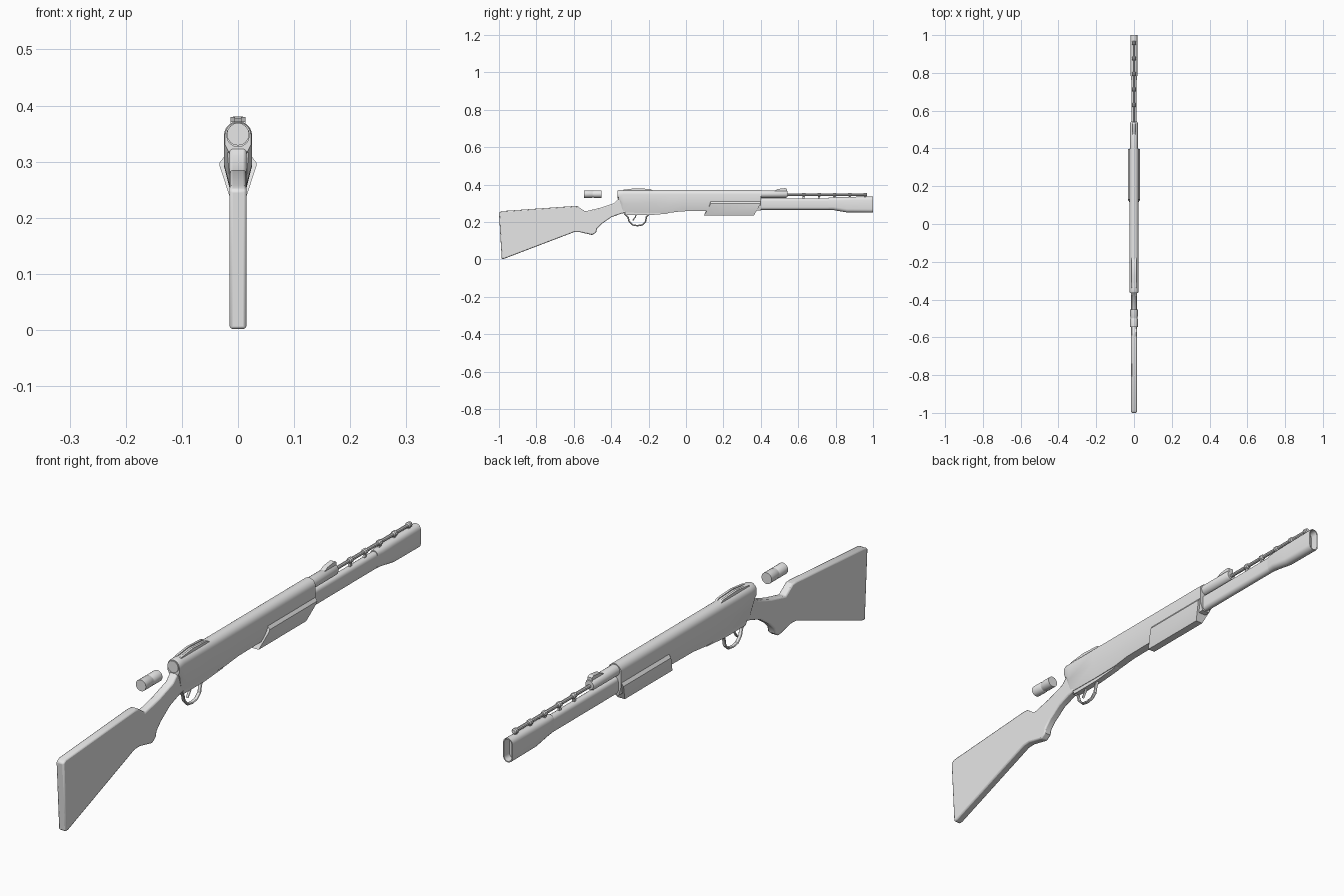
import bpy, bmesh
from math import sin, cos, pi, radians

cube = bpy.data.objects.get("Cube")
if cube:
    bpy.data.objects.remove(cube, do_unlink=True)

grey = bpy.data.materials.new("plain_grey")
grey.use_nodes = True
grey.diffuse_color = (0.8, 0.8, 0.8, 1)
grey.node_tree.nodes["Principled BSDF"].inputs["Base Color"].default_value = (0.8, 0.8, 0.8, 1)


def finish(obj, bevel=0):
    obj.data.materials.append(grey)
    bpy.ops.object.select_all(action="DESELECT")
    obj.select_set(True)
    bpy.context.view_layer.objects.active = obj
    bpy.ops.object.shade_smooth_by_angle(angle=radians(32))
    if bevel:
        mod = obj.modifiers.new("soft_edges", "BEVEL")
        mod.width = bevel
        mod.segments = 2
        mod.limit_method = "ANGLE"
        mod.angle_limit = radians(40)
    return obj


def loft(name, rings, bevel=0, bore=0):
    """Skin rings of 3D points; an optional bore sinks the last cap."""
    bm = bmesh.new()
    loops = [[bm.verts.new(p) for p in ring] for ring in rings]
    n = len(loops[0])
    for a, b in zip(loops, loops[1:]):
        for i in range(n):
            j = (i + 1) % n
            bm.faces.new((a[i], a[j], b[j], b[i]))
    bm.faces.new(loops[0])
    cap = bm.faces.new(loops[-1])
    bmesh.ops.recalc_face_normals(bm, faces=bm.faces)
    if bore:
        bmesh.ops.inset_region(bm, faces=[cap], thickness=0.004)
        inner = bmesh.ops.extrude_discrete_faces(bm, faces=[cap])["faces"][0]
        for v in inner.verts:
            v.co.y -= bore
    mesh = bpy.data.meshes.new(name)
    bm.to_mesh(mesh)
    bm.free()
    obj = bpy.data.objects.new(name, mesh)
    bpy.context.collection.objects.link(obj)
    return finish(obj, bevel)


def slab(name, profile, half, x=0, bevel=0):
    """Side profile of (y, z) points given thickness across x."""
    return loft(name, [[(x + s * half, y, z) for y, z in profile] for s in (-1, 1)], bevel)


def rod(name, z, stations, sides=16):
    """Turned part along y from (y, radius) stations."""
    return loft(name, [[(r * cos(2 * pi * i / sides), y, z + r * sin(2 * pi * i / sides))
                        for i in range(sides)] for y, r in stations])


def oval(y, half, low, high):
    """Upright rounded section with semicircular ends."""
    top = [(half * cos(pi * i / 8), y, high - half + half * sin(pi * i / 8)) for i in range(9)]
    return top + [(-x, y, low + high - z) for x, y, z in top]


def receiver_ring(y, low, shoulder, foot, r=0.025):
    """Round top, upright cheeks and a narrowing belly."""
    arc = [(r * cos(pi * i / 12), y, 0.347 + r * sin(pi * i / 12)) for i in range(13)]
    return arc + [(-r, y, shoulder), (-foot, y, low), (foot, y, low), (r, y, shoulder)]


def strap(name, points, radius):
    """Bent metal strip in the middle plane."""
    curve = bpy.data.curves.new(name, "CURVE")
    curve.dimensions = "3D"
    curve.bevel_depth = radius
    curve.bevel_resolution = 2
    curve.use_fill_caps = True
    spline = curve.splines.new("POLY")
    spline.points.add(len(points) - 1)
    for p, (y, z) in zip(spline.points, points):
        p.co = (0, y, z, 1)
    obj = bpy.data.objects.new(name, curve)
    bpy.context.collection.objects.link(obj)
    bpy.ops.object.select_all(action="DESELECT")
    obj.select_set(True)
    bpy.context.view_layer.objects.active = obj
    bpy.ops.object.convert(target="MESH")
    obj = bpy.context.object
    obj.scale.x = 1.8
    return finish(obj)


# Shoulder stock with grip
slab("stock", [(-1, 0.25), (-0.985, 0.258), (-0.6, 0.285), (-0.58, 0.284), (-0.54, 0.256),
               (-0.46, 0.275), (-0.385, 0.3), (-0.36, 0.325), (-0.32, 0.325), (-0.32, 0.25),
               (-0.35, 0.243), (-0.4, 0.225), (-0.45, 0.19), (-0.475, 0.165), (-0.48, 0.145),
               (-0.5, 0.13), (-0.57, 0.146), (-0.6, 0.145), (-0.97, 0.004), (-0.985, 0.001)],
     0.015, bevel=0.005)

# Receiver body and its rear cap
loft("receiver", [receiver_ring(*s) for s in (
    (-0.362, 0.318, 0.33, 0.017, 0.023), (-0.355, 0.316, 0.329, 0.019),
    (-0.335, 0.25, 0.295, 0.013), (-0.2, 0.248, 0.305, 0.013), (-0.09, 0.249, 0.292, 0.014),
    (-0.02, 0.257, 0.295, 0.015), (0.4, 0.262, 0.295, 0.015))])
rod("rear_cap", 0.347, [(-0.355, 0.021), (-0.366, 0.021)])

# Raised rear rails with a lower bridge between them
rail = [(-0.345, 0.36), (-0.335, 0.372), (-0.27, 0.38), (-0.19, 0.376), (-0.165, 0.36)]
for side, x in (("left", 0.009), ("right", -0.009)):
    slab(side + "_rear_rail", rail, 0.004, x)
slab("rear_bridge", [(y, z - 0.003) for y, z in rail], 0.006)

# Trigger and guard
strap("trigger_guard", [(-0.33, 0.245), (-0.31, 0.226), (-0.304, 0.203), (-0.285, 0.184),
                        (-0.26, 0.18), (-0.235, 0.184), (-0.217, 0.2), (-0.212, 0.226),
                        (-0.195, 0.246)], 0.004)
strap("trigger", [(-0.265, 0.25), (-0.27, 0.228), (-0.285, 0.207)], 0.003)
slab("guard_plate", [(-0.33, 0.255), (-0.32, 0.236), (-0.2, 0.236), (-0.1, 0.244), (-0.08, 0.255)], 0.011)

# Flared fore grip, raked at both ends
grip = [(0.014, 0.235), (0.033, 0.293), (0.033, 0.298), (0.024, 0.31)]
grip += [(-x, z) for x, z in reversed(grip)]
loft("fore_grip", [[(x, y + 0.035 * min((z - 0.235) / 0.06, 1), z) for x, z in grip]
                   for y in (0.096, 0.363)])

# Lower barrel and flared muzzle with sunken opening
loft("lower_barrel", [oval(0.38, 0.014, 0.265, 0.326), oval(0.85, 0.014, 0.265, 0.326)])
loft("muzzle", [oval(0.762, 0.015, 0.265, 0.33), oval(0.79, 0.018, 0.263, 0.332),
                oval(0.86, 0.0185, 0.251, 0.334), oval(1, 0.0185, 0.25, 0.336)], bore=0.03)

# Upper barrel socket, sight block and thin rod
rod("rod_socket", 0.349, [(0.39, 0.02), (0.535, 0.02), (0.542, 0.016)])
slab("front_sight", [(0.46, 0.36), (0.49, 0.376), (0.53, 0.381), (0.54, 0.376), (0.54, 0.36)], 0.009)
rod("top_rod", 0.346, [(0.53, 0.0065), (0.965, 0.0065)], 10)
for i in range(5):
    y = 0.63 + 0.082 * i
    rod(f"rod_collar_{i + 1}", 0.346, [(y - 0.01, 0.007), (y - 0.006, 0.01),
                                       (y + 0.006, 0.01), (y + 0.01, 0.007)], 10)
    slab(f"rod_post_{i + 1}", [(y - 0.008, 0.322), (y + 0.002, 0.322),
                               (y + 0.006, 0.345), (y - 0.004, 0.345)], 0.004)

# Loose cartridge behind the receiver
rod("cartridge_base", 0.349, [(-0.545, 0.02), (-0.502, 0.02), (-0.498, 0.018)])
rod("cartridge_case", 0.349, [(-0.5, 0.0185), (-0.494, 0.0185), (-0.49, 0.02), (-0.452, 0.02)])
